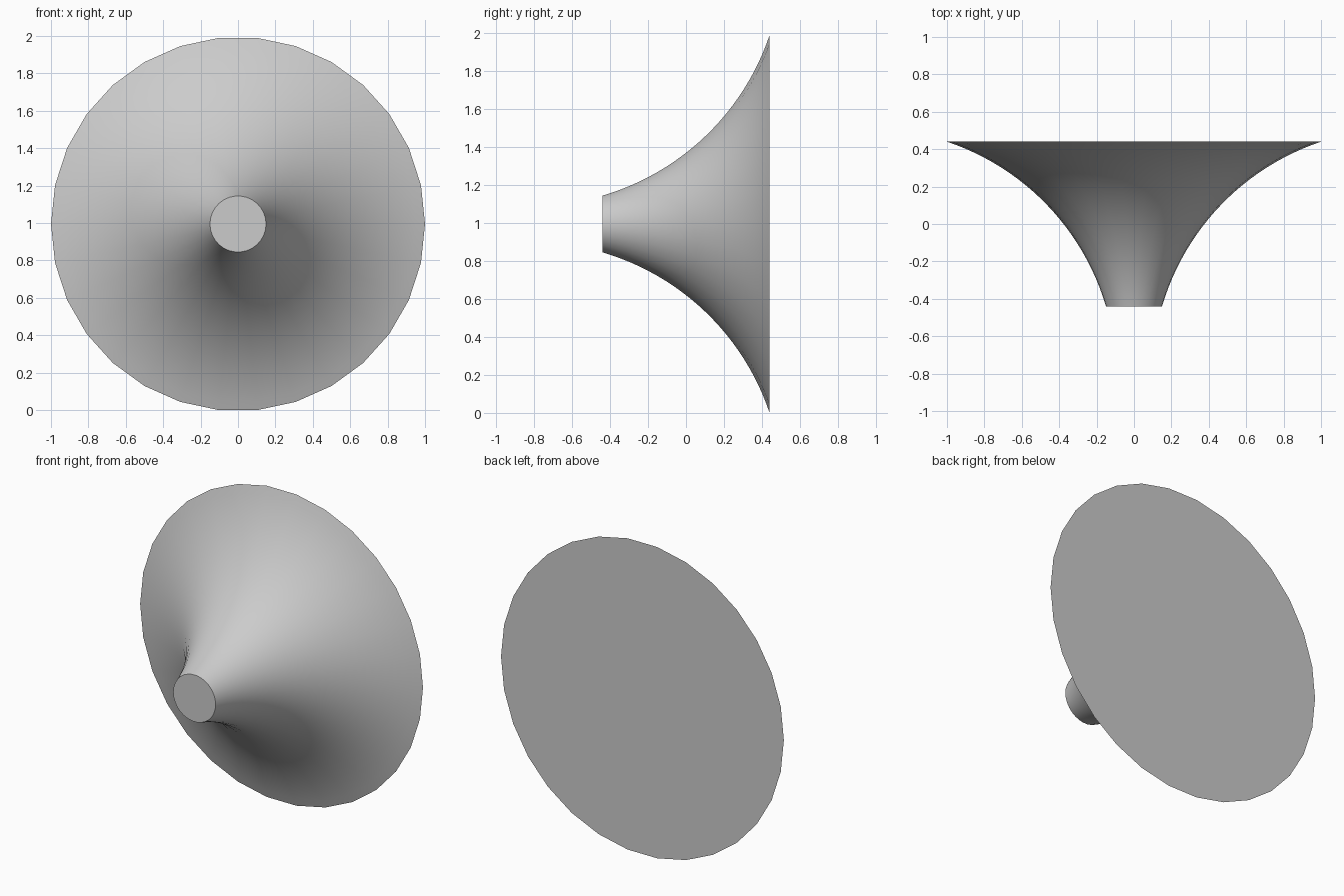
import bpy, bmesh, math
from mathutils import Matrix, Vector

cube = bpy.data.objects.get("Cube")
if cube:
    bpy.data.objects.remove(cube, do_unlink=True)

SIDES, RINGS = 30, 24
CENTER_Z = math.cos(math.pi / SIDES)   # rim rests on a flat side
START, END = Vector((-0.44, 0.15)), Vector((0.44, 1.0))   # (y, radius)
SAG = 0.15                             # depth of the flare's arc

# Plain grey material
grey = bpy.data.materials.new("grey")
grey.use_nodes = True
color = (0.6, 0.6, 0.6, 1)
grey.diffuse_color = color
grey.node_tree.nodes["Principled BSDF"].inputs["Base Color"].default_value = color


def flare_profile():
    """Points along a circular arc from the small end to the wide rim."""
    chord = END - START
    half = chord.length / 2
    along = chord.normalized()
    out = Vector((along.y, -along.x))
    radius = (half * half + SAG * SAG) / (2 * SAG)
    sweep = math.asin(half / radius)
    middle = (START + END) / 2 + out * (SAG - radius)
    for i in range(RINGS + 1):
        a = sweep * (2 * i / RINGS - 1)
        yield middle + along * radius * math.sin(a) + out * radius * math.cos(a)


# Flared horn: rings bridged along the arc, closed by two flat caps
bm = bmesh.new()
rings = []
for y, r in flare_profile():
    angles = [math.tau * k / SIDES for k in range(SIDES)]
    rings.append([bm.verts.new((r * math.cos(a), y, r * math.sin(a))) for a in angles])
for a, b in zip(rings, rings[1:]):
    for k in range(SIDES):
        n = (k + 1) % SIDES
        bm.faces.new((a[k], a[n], b[n], b[k]))
bm.faces.new(rings[0])
bm.faces.new(rings[-1])
bmesh.ops.recalc_face_normals(bm, faces=bm.faces)
bmesh.ops.transform(bm, matrix=Matrix.Translation((0, 0, CENTER_Z)), verts=bm.verts)

mesh = bpy.data.meshes.new("flared_horn")
bm.to_mesh(mesh)
bm.free()
mesh.materials.append(grey)
horn = bpy.data.objects.new("flared_horn", mesh)
bpy.context.collection.objects.link(horn)

# Smooth flare with crisp cap edges
bpy.ops.object.select_all(action='DESELECT')
horn.select_set(True)
bpy.context.view_layer.objects.active = horn
bpy.ops.object.shade_smooth_by_angle(angle=math.radians(40))
